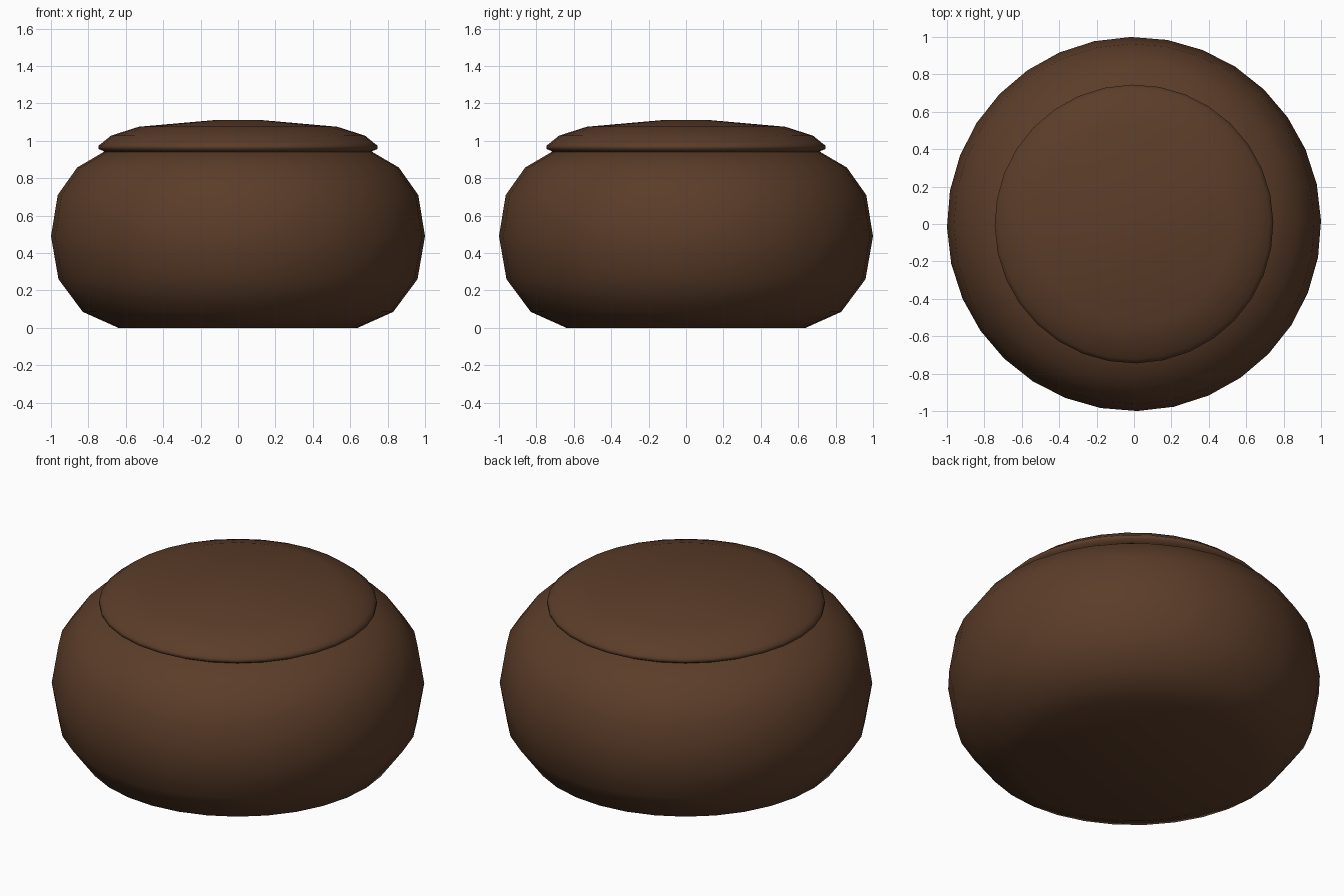
import bpy, bmesh, math

if "Cube" in bpy.data.objects:
    bpy.data.objects.remove(bpy.data.objects["Cube"])

SIDES = 32
START = math.radians(1.0)

wood = bpy.data.materials.new("dark_brown")
wood.diffuse_color = (0.105, 0.046, 0.022, 1)
wood.use_nodes = True
wood.node_tree.nodes["Principled BSDF"].inputs["Base Color"].default_value = wood.diffuse_color


def lathe(name, profile):
    """Revolve (radius, z) points about z; radius 0 makes a pole."""
    bm = bmesh.new()
    rings = []
    for r, z in profile:
        if r == 0:
            rings.append([bm.verts.new((0, 0, z))] * SIDES)
        else:
            rings.append([bm.verts.new((r * math.cos(START + 2 * math.pi * i / SIDES),
                                        r * math.sin(START + 2 * math.pi * i / SIDES), z))
                          for i in range(SIDES)])
    for a, b in zip(rings, rings[1:]):
        for i in range(SIDES):
            j = (i + 1) % SIDES
            bm.faces.new(list(dict.fromkeys((a[i], a[j], b[j], b[i]))))
    bmesh.ops.recalc_face_normals(bm, faces=bm.faces)
    for f in bm.faces:
        f.smooth = True
    me = bpy.data.meshes.new(name)
    bm.to_mesh(me)
    bm.free()
    me.materials.append(wood)
    ob = bpy.data.objects.new(name, me)
    bpy.context.collection.objects.link(ob)
    return ob


# Rounded bowl
lathe("pot_body", [(0, 0), (0.64, 0), (0.83, 0.085), (0.96, 0.26), (1.0, 0.49),
                   (0.964, 0.71), (0.86, 0.857), (0.71, 0.945), (0.6, 0.96), (0, 0.96)])

# Shallow domed lid with a thin overhanging rim
lathe("pot_lid", [(0, 0.932), (0.71, 0.932), (0.722, 0.947), (0.745, 0.955), (0.745, 0.975),
                  (0.725, 0.99), (0.68, 1.027), (0.53, 1.075), (0.11, 1.112), (0, 1.112)])
